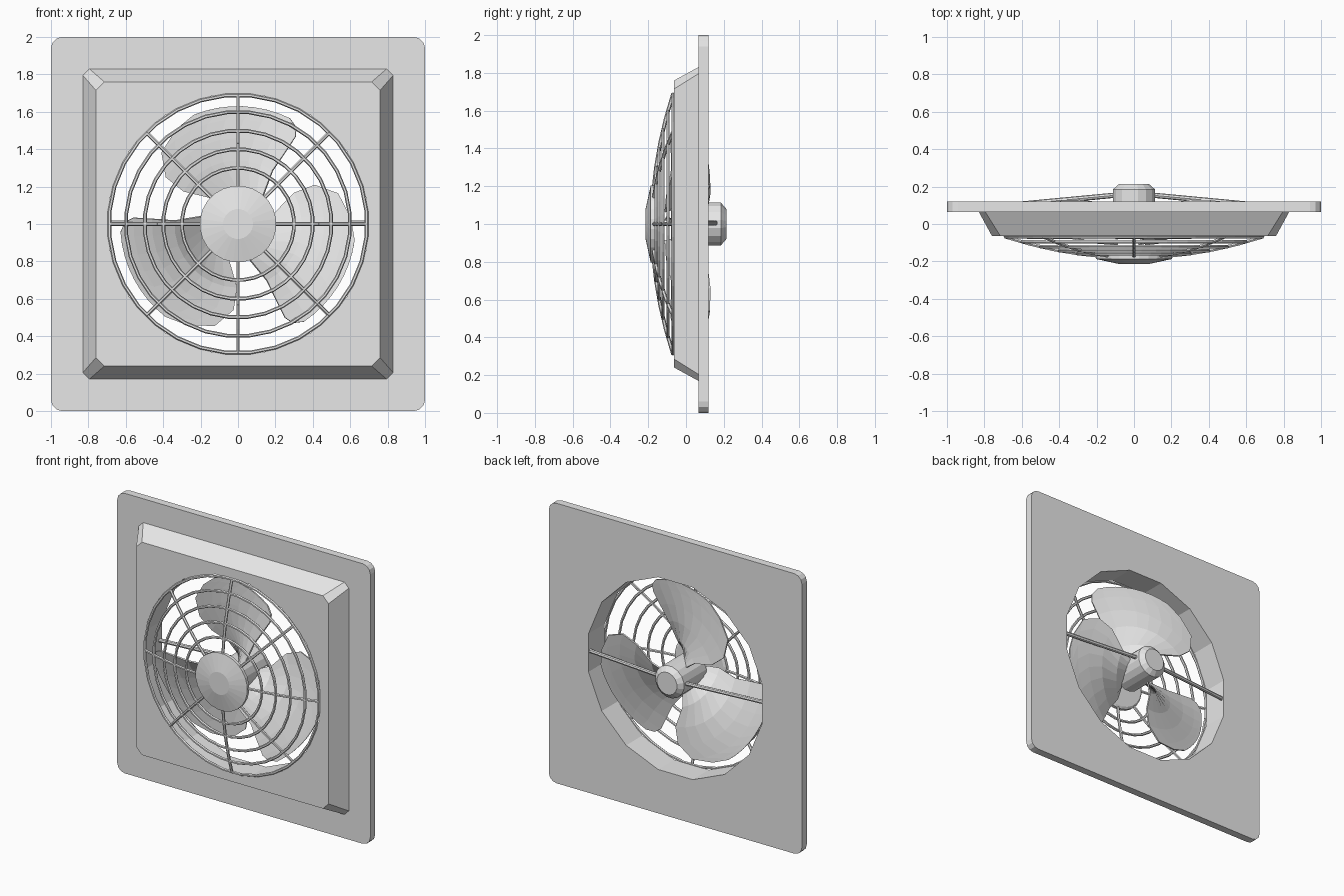
import bpy, bmesh, math
from mathutils import Vector, Matrix

if "Cube" in bpy.data.objects:
    bpy.data.objects.remove(bpy.data.objects["Cube"])

grey = bpy.data.materials.new("light_grey")
grey.diffuse_color = (0.8, 0.8, 0.8, 1)
grey.use_nodes = True
grey.node_tree.nodes["Principled BSDF"].inputs["Base Color"].default_value = grey.diffuse_color
CZ = 1.0  # height of the fan axis


def finish(bm, name):
    bmesh.ops.recalc_face_normals(bm, faces=bm.faces)
    me = bpy.data.meshes.new(name)
    bm.to_mesh(me)
    bm.free()
    me.materials.append(grey)
    ob = bpy.data.objects.new(name, me)
    bpy.context.collection.objects.link(ob)
    return ob


def polar(r, deg, y):
    a = math.radians(deg)
    return Vector((r * math.cos(a), y, CZ + r * math.sin(a)))


def loft(bm, loops, closed):
    """Skin a list of equal-length closed point loops."""
    rings = [[bm.verts.new(p) for p in loop] for loop in loops]
    n = len(rings[0])
    for i in range(len(rings) if closed else len(rings) - 1):
        a, b = rings[i], rings[(i + 1) % len(rings)]
        for j in range(n):
            k = (j + 1) % n
            bm.faces.new((a[j], a[k], b[k], b[j]))
    if not closed:
        bm.faces.new(rings[0])
        bm.faces.new(rings[-1])


def lathe(name, profile, sides, closed=False):
    """Turn a (radius, y) profile around the fan axis."""
    bm = bmesh.new()
    loft(bm, [[polar(r, (j + 0.5) * 360 / sides, y) for j in range(sides)]
              for r, y in profile], closed)
    return finish(bm, name)


def rods(name, paths, radius, sides):
    """Straight round rods along each polyline."""
    bm = bmesh.new()
    for path in paths:
        for p, q in zip(path, path[1:]):
            d = q - p
            m = Matrix.Translation((p + q) / 2) @ d.to_track_quat('Z', 'Y').to_matrix().to_4x4()
            bmesh.ops.create_cone(bm, cap_ends=True, segments=sides, radius1=radius,
                                  radius2=radius, depth=d.length, matrix=m)
    return finish(bm, name)


def square(half, corner, y, rounded):
    """Square outline with four points on each corner."""
    pts = []
    for quad in range(4):
        rot = Matrix.Rotation(-quad * math.pi / 2, 3, 'Y')
        for i in range(4):
            t = i / 3
            if rounded:
                u, v = math.cos(t * math.pi / 2), math.sin(t * math.pi / 2)
            else:
                u, v = 1 - t, t
            c = half - corner
            pts.append(rot @ Vector((c + corner * u, 0, c + corner * v)) + Vector((0, y, CZ)))
    return pts


def hole(y):
    return [polar(0.70, (j + 0.5) * 22.5, y) for j in range(16)]


# wall plate with raised bevelled housing and round opening
bm = bmesh.new()
loft(bm, [hole(0.12), square(1.0, 0.06, 0.12, True), square(1.0, 0.06, 0.065, True),
          square(0.83, 0.035, 0.065, False), square(0.76, 0.045, -0.063, False),
          hole(-0.063)], True)
finish(bm, "housing_plate")


# domed guard: rings and spokes
def dome(r):
    return -0.18 + 0.235 * r * r


for n, r in enumerate((0.3, 0.4, 0.5, 0.6, 0.69)):
    section = [(r + 0.01 * math.cos(k * math.pi / 3), dome(r) + 0.01 * math.sin(k * math.pi / 3))
               for k in range(6)]
    lathe(f"guard_ring_{n + 1}", section, 32, True)
rods("guard_spokes", [[polar(r, a, dome(r)) for r in (0.17, 0.3, 0.43, 0.56, 0.69)]
                      for a in range(0, 360, 45)], 0.01, 6)

# centre cap of the guard
lathe("guard_cap", [(0.08, -0.214), (0.205, -0.187), (0.205, -0.165), (0.19, -0.155)], 24)

# motor with chamfered back
lathe("motor", [(0.10, -0.08), (0.115, -0.07), (0.115, 0.185), (0.08, 0.215)], 16)

# sloping support arms behind the blades
rods("support_arms", [[Vector((s * 0.695, 0.098, CZ + 0.005)), Vector((s * 0.09, 0.155, CZ + 0.005))]
                      for s in (-1, 1)], 0.014, 8)

# three twisted blades: radius, leading angle, trailing angle
ROWS = [(0.09, 45, 125), (0.20, 48, 136), (0.34, 57, 149), (0.46, 56.6, 147),
        (0.56, 56.6, 137), (0.605, 59, 123), (0.63, 64, 112)]
COLS = 8
for b in range(3):
    bm = bmesh.new()
    grid = []
    for r, a0, a1 in ROWS:
        row = []
        for c in range(COLS + 1):
            a = a0 + (a1 - a0) * c / COLS
            t = (a - 57) / 92
            y = -0.075 + 0.2 * (t + 0.12 * math.sin(math.pi * t))
            row.append(bm.verts.new(polar(r, a + 120 * b, y)))
        grid.append(row)
    for p, q in zip(grid, grid[1:]):
        for c in range(COLS):
            bm.faces.new((p[c], p[c + 1], q[c + 1], q[c]))
    blade = finish(bm, f"blade_{b + 1}")
    thick = blade.modifiers.new("thickness", 'SOLIDIFY')
    thick.thickness = 0.01
    thick.offset = 0
